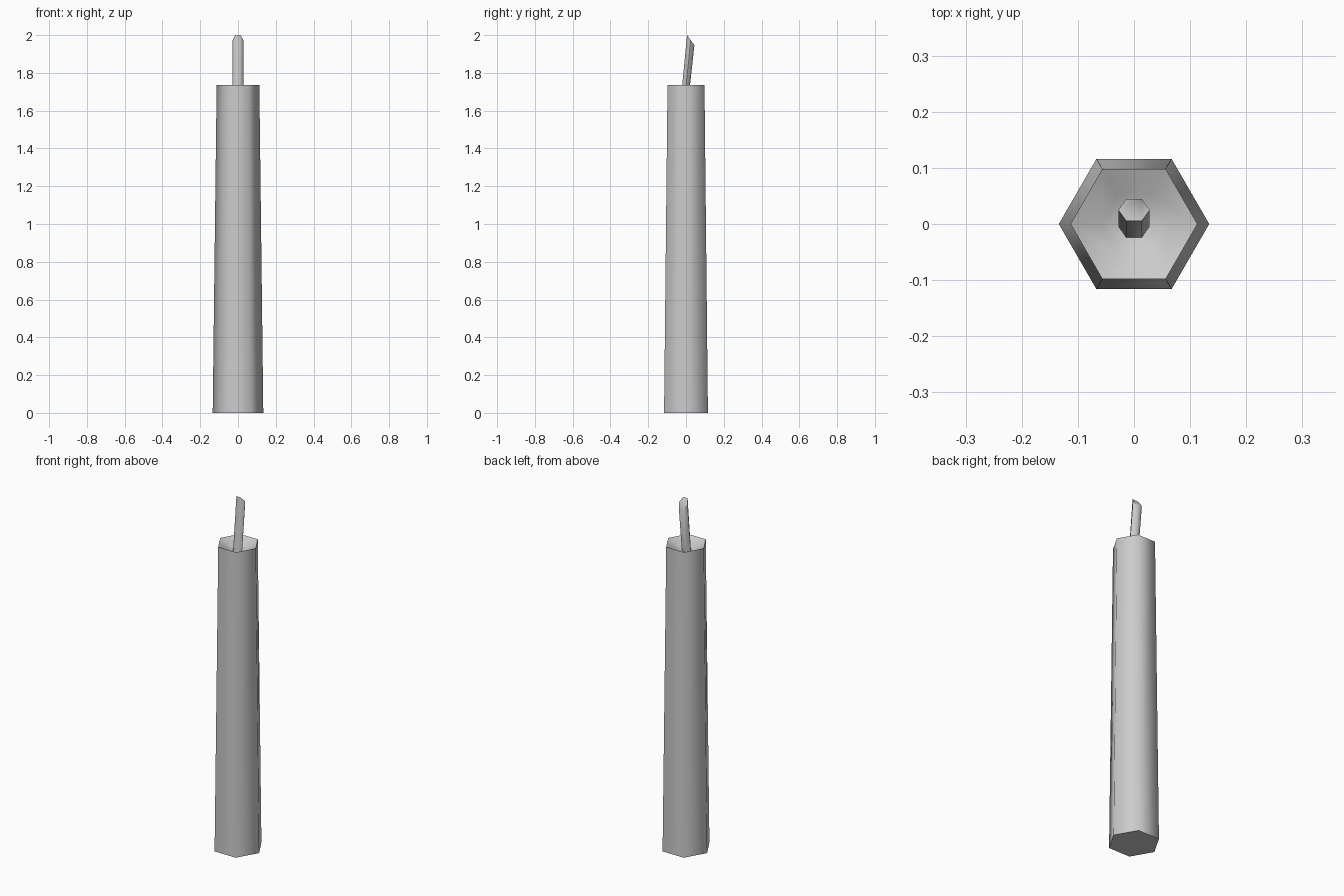
import bpy, bmesh, math

if "Cube" in bpy.data.objects:
    bpy.data.objects.remove(bpy.data.objects["Cube"])


def loft(name, rings, cap_end):
    """Skin a stack of six-sided rings into a mesh."""
    bm = bmesh.new()
    loops = [[bm.verts.new(p) for p in ring] for ring in rings]
    for a, b in zip(loops, loops[1:]):
        for i in range(6):
            j = (i + 1) % 6
            bm.faces.new((a[i], a[j], b[j], b[i])).smooth = True
    bm.faces.new(loops[0][::-1])
    if cap_end:
        bm.faces.new(loops[-1])
    bmesh.ops.recalc_face_normals(bm, faces=bm.faces)
    mesh = bpy.data.meshes.new(name)
    bm.to_mesh(mesh)
    bm.free()
    obj = bpy.data.objects.new(name, mesh)
    bpy.context.collection.objects.link(obj)
    # keep rim and cap edges crisp, round the hexagonal sides
    bpy.ops.object.select_all(action='DESELECT')
    obj.select_set(True)
    bpy.context.view_layer.objects.active = obj
    bpy.ops.object.shade_smooth_by_angle(angle=math.radians(65))
    return obj


def hexagon(r, z, y=0.0, sy=1.0, slope=0.0):
    """Ring with corners on the x axis; slope tilts it along y."""
    pts = []
    for i in range(6):
        a = math.radians(60 * i)
        dy = r * sy * math.sin(a)
        pts.append((r * math.cos(a), y + dy, z + slope * dy))
    return pts


# Wax body: tapered hexagonal column with a shallow melted dish on top
body = [hexagon(0.134, 0), hexagon(0.113, 1.737),
        hexagon(0.06, 1.71), hexagon(0.028, 1.695)]
loft("wax_body", body, True)

# Wick: leaning hexagonal stem with a slanted cut at the tip
wick = [hexagon(0.028, 1.69, -0.004, 0.84),
        hexagon(0.028, 1.973, 0.025, 0.80, -1.4)]
loft("wick", wick, True)
